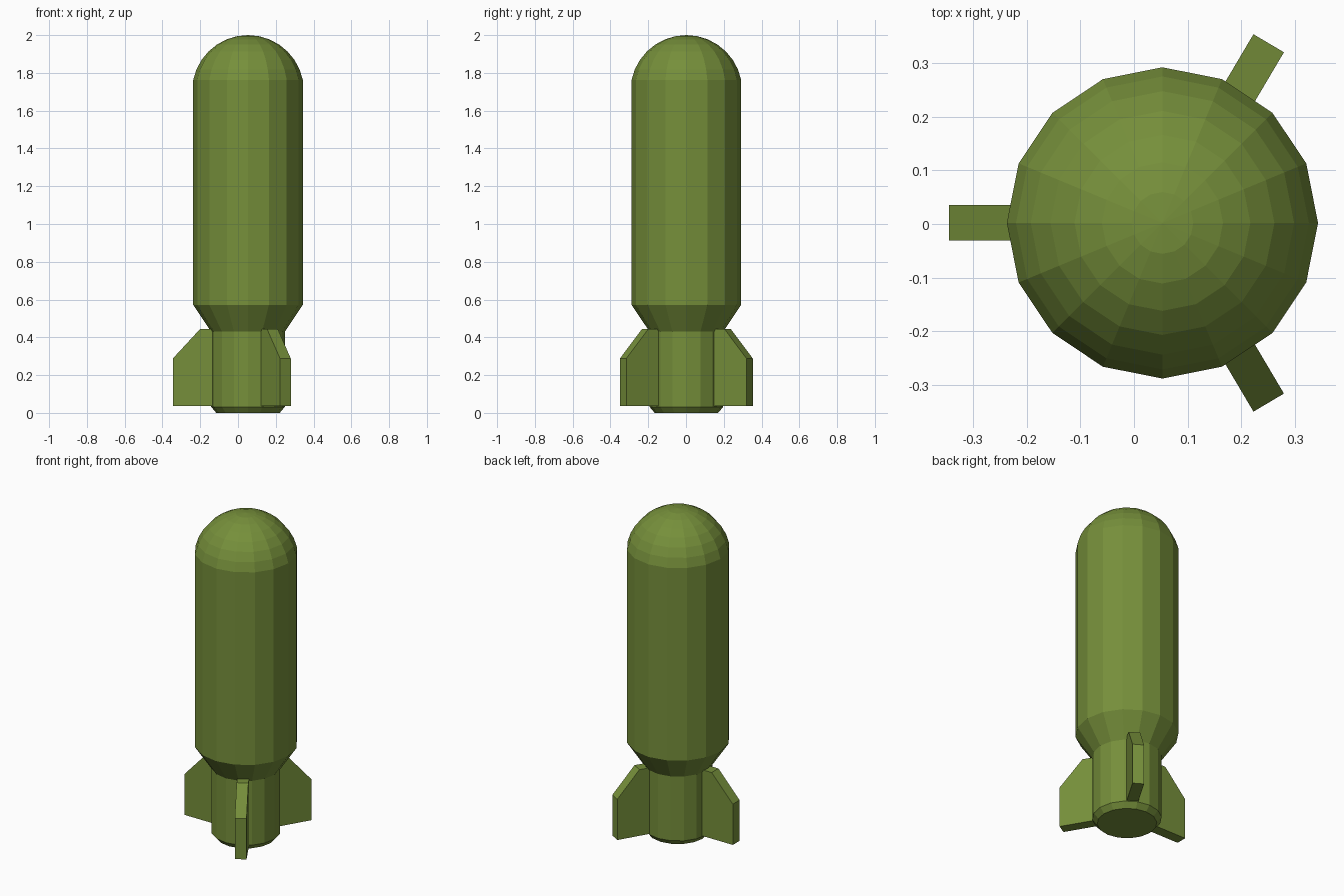
import bpy, bmesh
from math import sin, cos, asin, radians, tau
from mathutils import Matrix, Vector

if "Cube" in bpy.data.objects:
    bpy.data.objects.remove(bpy.data.objects["Cube"])

CENTRE = Vector((0.053, 0.002, 0))
SIDES = 16

olive = bpy.data.materials.new("olive_green")
olive.use_nodes = True
colour = (0.18, 0.275, 0.043, 1)
olive.diffuse_color = colour
olive.node_tree.nodes["Principled BSDF"].inputs["Base Color"].default_value = colour


def finish(name, bm):
    """Turn a bmesh into a coloured object standing on the body axis."""
    bmesh.ops.recalc_face_normals(bm, faces=bm.faces)
    mesh = bpy.data.meshes.new(name)
    bm.to_mesh(mesh)
    bm.free()
    mesh.materials.append(olive)
    obj = bpy.data.objects.new(name, mesh)
    obj.location = CENTRE
    bpy.context.collection.objects.link(obj)
    return obj


def make_body():
    # Tail, flared shoulder and cylinder as (radius, height)
    profile = [(0, 0), (0.168, 0), (0.195, 0.032), (0.195, 0.43), (0.29, 0.572)]
    # Rounded nose
    nose_r, rings = 0.296, 7
    edge = asin(0.29 / nose_r)
    for i in range(rings + 1):
        a = edge * (1 - i / rings)
        profile.append((nose_r * sin(a), 2 - nose_r * (1 - cos(a))))
    bm = bmesh.new()
    verts = [bm.verts.new((r, 0, z)) for r, z in profile]
    edges = [bm.edges.new(pair) for pair in zip(verts, verts[1:])]
    bmesh.ops.spin(bm, geom=verts + edges, cent=(0, 0, 0), axis=(0, 0, 1),
                   angle=tau, steps=SIDES, use_duplicate=False)
    bmesh.ops.remove_doubles(bm, verts=bm.verts, dist=0.0005)
    return finish("body", bm)


def make_fin(name, angle, reach):
    # Flat plate with a sloped upper outer corner, swung around the axis
    outline = [(0.17, 0.036), (reach, 0.036), (reach, 0.288),
               (0.253, 0.445), (0.17, 0.445)]
    thickness = 0.066
    bm = bmesh.new()
    face = bm.faces.new([bm.verts.new((r, -thickness / 2, z)) for r, z in outline])
    extruded = bmesh.ops.extrude_face_region(bm, geom=[face], use_keep_orig=True)
    moved = [v for v in extruded["geom"] if isinstance(v, bmesh.types.BMVert)]
    bmesh.ops.translate(bm, verts=moved, vec=(0, thickness, 0))
    bm.transform(Matrix.Rotation(radians(angle), 4, "Z"))
    return finish(name, bm)


body = make_body()
make_fin("right_fin", 180, 0.398)
make_fin("back_left_fin", 59.4, 0.389)
make_fin("front_left_fin", -59.4, 0.389)

# Smooth body, flat fins
for obj in bpy.context.view_layer.objects:
    obj.select_set(obj == body)
bpy.context.view_layer.objects.active = body
bpy.ops.object.shade_smooth_by_angle(angle=radians(60))
